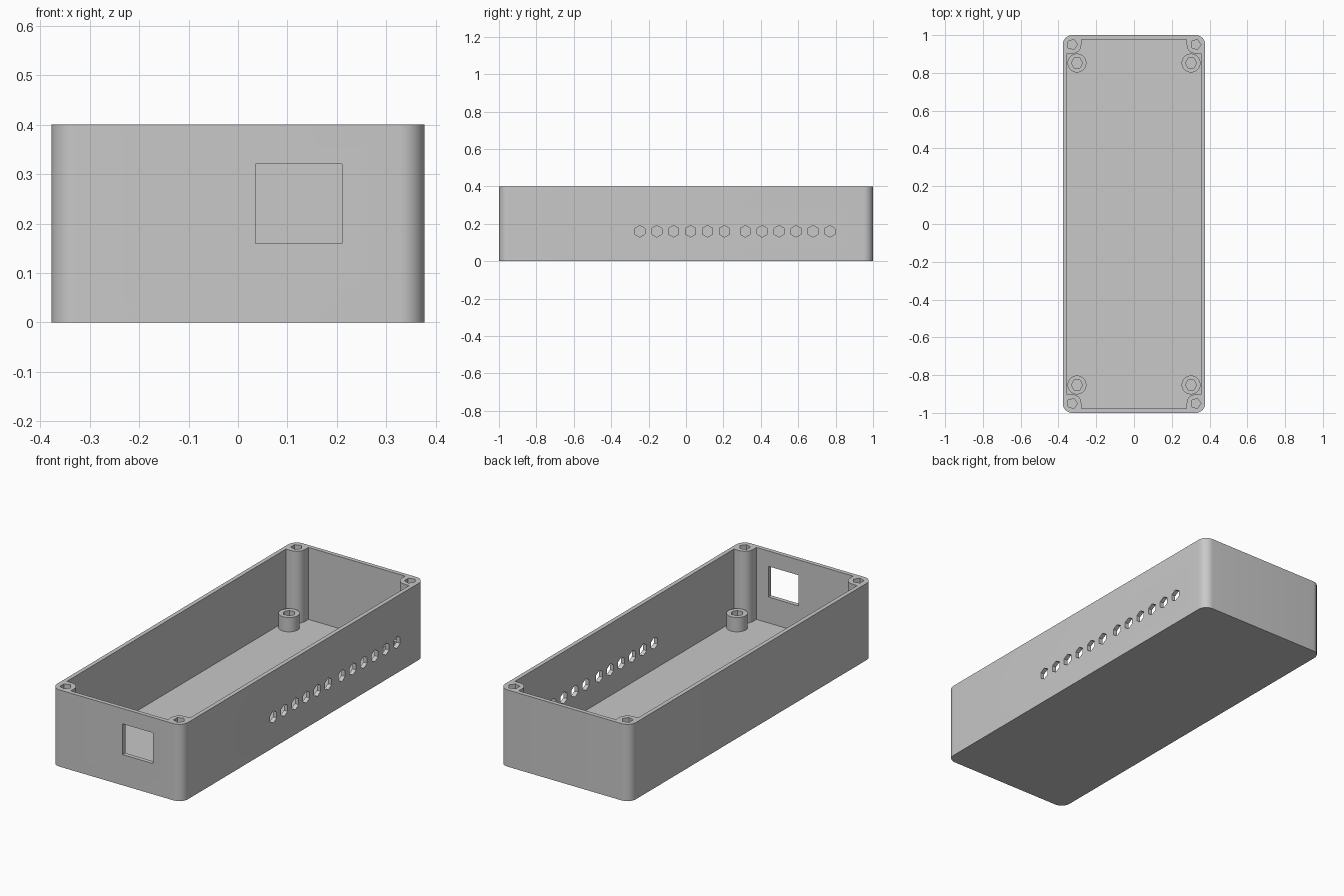
import bpy, bmesh, math
from mathutils import Matrix

if "Cube" in bpy.data.objects:
    bpy.data.objects.remove(bpy.data.objects["Cube"])

HX, HY, H = 0.377, 1.0, 0.40        # half width, half length, height
WALL, FLOOR = 0.022, 0.025
POST_X, POST_Y, POST_R = 0.327, 0.95, 0.048
OFF_X, OFF_Y, OFF_R, OFF_TOP = 0.302, 0.852, 0.05, 0.10

grey = bpy.data.materials.new("light grey plastic")
grey.diffuse_color = (0.58, 0.58, 0.58, 1)
grey.use_nodes = True
grey.node_tree.nodes["Principled BSDF"].inputs["Base Color"].default_value = grey.diffuse_color


def prism(name, pts, z0, z1, matrix=None):
    """Extrude a counter-clockwise outline from z0 to z1."""
    bm = bmesh.new()
    low = [bm.verts.new((x, y, z0)) for x, y in pts]
    top = [bm.verts.new((x, y, z1)) for x, y in pts]
    bm.faces.new(low[::-1])
    bm.faces.new(top)
    n = len(pts)
    for i in range(n):
        j = (i + 1) % n
        bm.faces.new((low[i], low[j], top[j], top[i]))
    if matrix:
        bm.transform(matrix)
    bmesh.ops.recalc_face_normals(bm, faces=bm.faces)
    me = bpy.data.meshes.new(name)
    bm.to_mesh(me)
    bm.free()
    me.materials.append(grey)
    ob = bpy.data.objects.new(name, me)
    bpy.context.collection.objects.link(ob)
    return ob


def arc(cx, cy, r, a0, a1, n):
    return [(cx + r * math.cos(math.radians(a0 + (a1 - a0) * i / n)),
             cy + r * math.sin(math.radians(a0 + (a1 - a0) * i / n))) for i in range(n + 1)]


def circle(cx, cy, r, n, start=0):
    return arc(cx, cy, r, start, start + 360, n)[:-1]


def four_corners(pts):
    """Mirror one +x +y corner outline into a full counter-clockwise loop."""
    out = list(pts)
    out += [(-x, y) for x, y in reversed(pts)]
    out += [(-x, -y) for x, y in pts]
    out += [(x, -y) for x, y in reversed(pts)]
    return out


def cut(ob, cutters):
    bpy.context.view_layer.objects.active = ob
    for c in cutters:
        m = ob.modifiers.new("cut", "BOOLEAN")
        m.operation, m.solver, m.object = "DIFFERENCE", "EXACT", c
        bpy.ops.object.modifier_apply(modifier=m.name)
        bpy.data.objects.remove(c, do_unlink=True)


def smooth(ob):
    bpy.ops.object.select_all(action="DESELECT")
    ob.select_set(True)
    bpy.context.view_layer.objects.active = ob
    bpy.ops.object.shade_smooth_by_angle(angle=math.radians(30))


signs = [(sx, sy) for sx in (-1, 1) for sy in (-1, 1)]

# Enclosure body with rounded vertical corners
case = prism("case", four_corners(arc(HX - 0.05, HY - 0.05, 0.05, 0, 90, 10)), 0, H)

# Cavity outline leaves a rounded screw post in each corner
ix, iy = HX - WALL, HY - WALL
corner = ([(ix, POST_Y - POST_R)] + arc(POST_X, POST_Y, POST_R, 270, 180, 10)
          + [(POST_X - POST_R, iy)])
cutters = [prism("cavity_cutter", four_corners(corner), FLOOR, H + 0.1)]

# Screw holes in the corner posts
for sx, sy in signs:
    cutters.append(prism("screw_cutter", circle(sx * POST_X, sy * POST_Y, 0.028, 5),
                         FLOOR, H + 0.1))

# Rectangular port in the front wall
cutters.append(prism("port_cutter", [(0.035, -1.1), (0.21, -1.1), (0.21, -0.95), (0.035, -0.95)],
                     0.16, 0.32))

# Two rows of six hexagonal holes in the right wall
sideways = Matrix.Rotation(math.radians(90), 4, "Y")
for first in (-0.247, 0.317):
    for i in range(6):
        place = Matrix.Translation((0, first + i * 0.0905, 0.16)) @ sideways
        cutters.append(prism("hole_cutter", circle(0, 0, 0.031, 6), 0.33, 0.42, place))
cut(case, cutters)
smooth(case)

# Short board standoffs on the floor
for sx, sy in signs:
    x, y = sx * OFF_X, sy * OFF_Y
    off = prism("standoff", circle(x, y, OFF_R, 32), FLOOR - 0.005, OFF_TOP)
    cut(off, [prism("standoff_cutter", circle(x, y, 0.03, 6), FLOOR, OFF_TOP + 0.1)])
    smooth(off)
